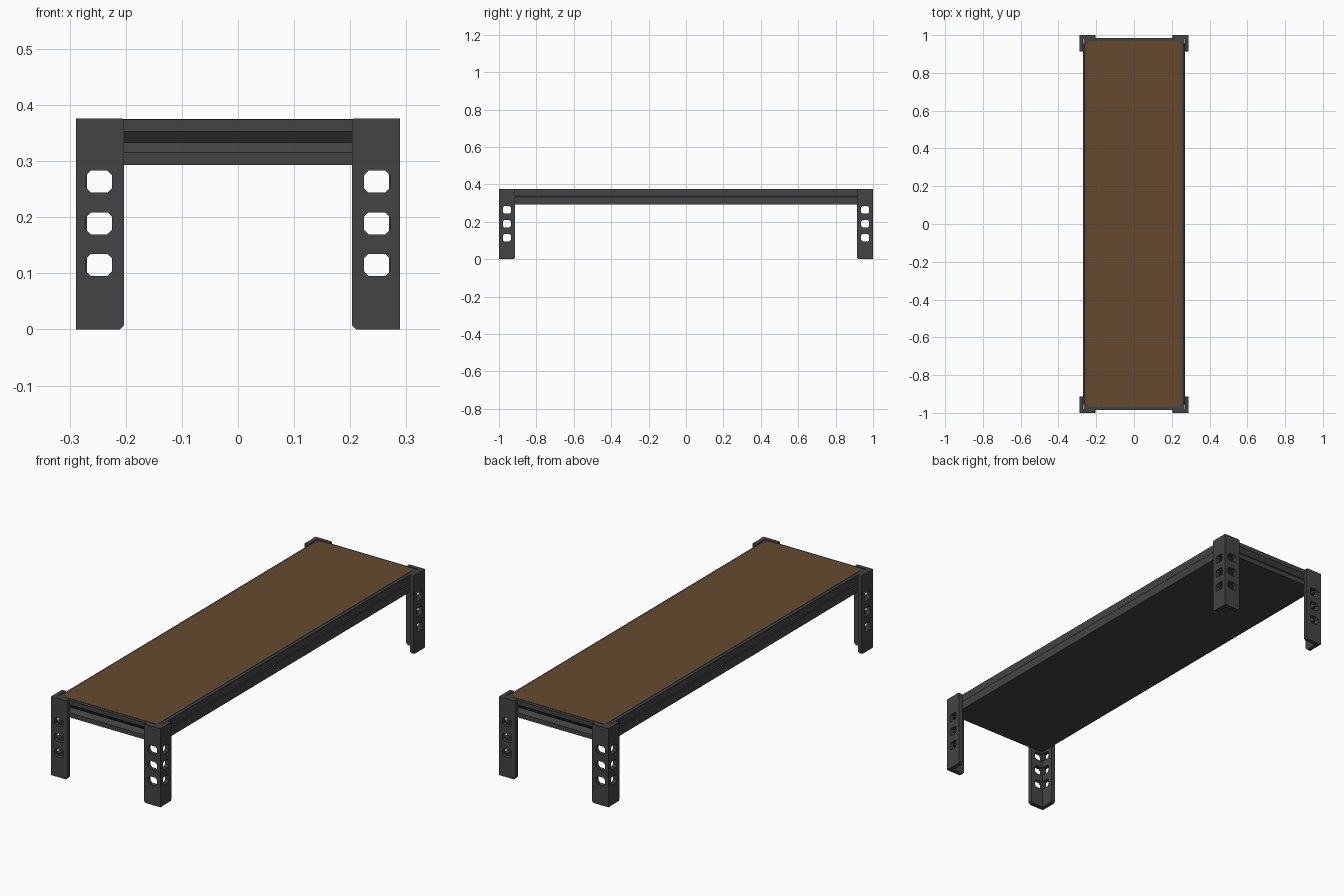
import bpy, bmesh
from mathutils import Vector

if "Cube" in bpy.data.objects:
    bpy.data.objects.remove(bpy.data.objects["Cube"])

HX, HY, TOP = 0.289, 1.0, 0.376      # half width, half length, post height
T, W = 0.02, 0.086                   # post plate thickness, flange width
RAIL_BOTTOM, RAIL_TOP = 0.293, 0.374


def material(name, rgb):
    m = bpy.data.materials.new(name)
    m.diffuse_color = (*rgb, 1)
    m.use_nodes = True
    m.node_tree.nodes["Principled BSDF"].inputs["Base Color"].default_value = m.diffuse_color
    return m


steel = material("dark grey steel", (0.056, 0.056, 0.056))
wood = material("brown board", (0.13, 0.068, 0.028))


def finish(bm, name, mat):
    bmesh.ops.recalc_face_normals(bm, faces=bm.faces)
    me = bpy.data.meshes.new(name)
    bm.to_mesh(me)
    bm.free()
    me.materials.append(mat)
    ob = bpy.data.objects.new(name, me)
    bpy.context.collection.objects.link(ob)
    return ob


def cut_rect(x0, x1, z0, z1, c):
    """Rectangle outline with four cut corners."""
    return [(x0 + c, z0), (x1 - c, z0), (x1, z0 + c), (x1, z1 - c),
            (x1 - c, z1), (x0 + c, z1), (x0, z1 - c), (x0, z0 + c)]


def add_plate(bm, outlines, place, depth):
    """Flat plate from an outer outline plus hole outlines, given thickness."""
    edges = []
    for pts in outlines:
        vs = [bm.verts.new(place(u, z, 0)) for u, z in pts]
        edges += [bm.edges.new((vs[i], vs[(i + 1) % len(vs)])) for i in range(len(vs))]
    caps = [g for g in bmesh.ops.triangle_fill(bm, edges=edges, use_beauty=True)["geom"]
            if isinstance(g, bmesh.types.BMFace)]
    out = bmesh.ops.extrude_face_region(bm, geom=caps, use_keep_orig=True)
    move = Vector(place(0, 0, depth)) - Vector(place(0, 0, 0))
    bmesh.ops.translate(bm, vec=move,
                        verts=[g for g in out["geom"] if isinstance(g, bmesh.types.BMVert)])


def prism(name, profile, place, a, b, mat):
    """Closed profile swept straight from a to b."""
    bm = bmesh.new()
    v0 = [bm.verts.new(place(u, z, a)) for u, z in profile]
    v1 = [bm.verts.new(place(u, z, b)) for u, z in profile]
    n = len(profile)
    bm.faces.new(v0)
    bm.faces.new(v1)
    for i in range(n):
        j = (i + 1) % n
        bm.faces.new((v0[i], v0[j], v1[j], v1[i]))
    return finish(bm, name, mat)


# Corner posts: two punched flanges forming an angle section
holes = [cut_rect(0.0185, 0.0645, z - 0.0195, z + 0.0195, 0.008)
         for z in (0.115, 0.189, 0.2635)]


def flange(start):
    return [(start, 0), (W - 0.008, 0), (W, 0.008), (W, TOP - 0.003),
            (W - 0.003, TOP), (start, TOP)]


for sy, end in ((-1, "front"), (1, "back")):
    for sx, side in ((-1, "left"), (1, "right")):
        bm = bmesh.new()
        add_plate(bm, [flange(0)] + holes,
                  lambda u, z, w: (sx * (HX - u), sy * (HY - w), z), T)
        # the side flange butts against the end flange
        side_holes = [[(max(u, T + 0.001), z) for u, z in h] for h in holes]
        add_plate(bm, [flange(T)] + side_holes,
                  lambda u, z, w: (sx * (HX - w), sy * (HY - u), z), T)
        finish(bm, f"{end}_{side}_post", steel)

# End rails: overhanging lip, undercut groove, sloping lower half
end_profile = [(0.955, RAIL_BOTTOM), (0.984, RAIL_BOTTOM), (0.984, 0.315),
               (0.968, 0.333), (0.984, 0.353), (0.984, RAIL_TOP), (0.955, RAIL_TOP)]
for s, end in ((-1, "front"), (1, "back")):
    prism(f"{end}_rail", end_profile, lambda u, z, t: (t, s * u, z), -0.268, 0.268, steel)

# Side rails: shallow step along the long sides
side_profile = [(0.24, RAIL_BOTTOM), (0.269, RAIL_BOTTOM), (0.269, 0.333),
                (0.266, 0.337), (0.266, RAIL_TOP), (0.24, RAIL_TOP)]
for s, side in ((-1, "left"), (1, "right")):
    prism(f"{side}_rail", side_profile, lambda u, z, t: (s * u, t, z), -0.955, 0.955, steel)

# Closed underside between the rails
prism("underside", [(-0.24, RAIL_BOTTOM), (0.24, RAIL_BOTTOM), (0.24, 0.36), (-0.24, 0.36)],
      lambda u, z, t: (u, t, z), -0.955, 0.955, steel)

# Shelf board with clipped corners
prism("shelf_board", cut_rect(-0.252, 0.252, -0.97, 0.97, 0.015),
      lambda u, v, t: (u, v, t), 0.36, 0.3755, wood)
